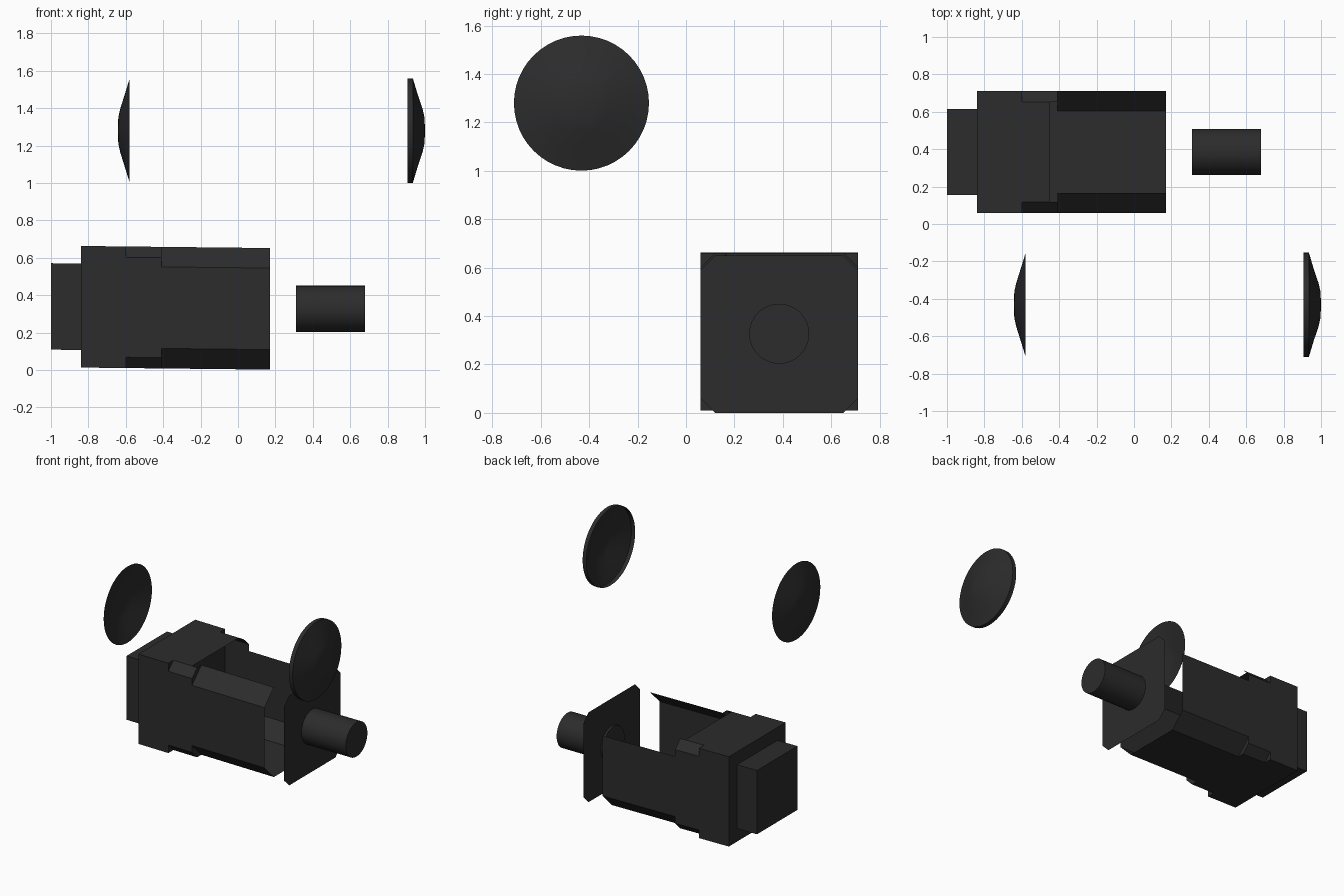
import bpy, bmesh, math

if "Cube" in bpy.data.objects:
    bpy.data.objects.remove(bpy.data.objects["Cube"])

CY, CZ, H = 0.385, 0.338, 0.325      # housing axis and half width

mat = bpy.data.materials.new("dark_metal")
mat.diffuse_color = (0.025, 0.025, 0.025, 1)
mat.use_nodes = True
mat.node_tree.nodes["Principled BSDF"].inputs["Base Color"].default_value = mat.diffuse_color


def tilt(x):
    """Housing axis droops very slightly along its length."""
    return CZ - 0.011 * (x + 0.84)


def make(name, bm, smooth=False):
    bmesh.ops.remove_doubles(bm, verts=bm.verts, dist=1e-5)
    me = bpy.data.meshes.new(name)
    bm.to_mesh(me)
    bm.free()
    me.materials.append(mat)
    ob = bpy.data.objects.new(name, me)
    bpy.context.collection.objects.link(ob)
    for p in me.polygons:
        p.use_smooth = False
    if smooth:
        bpy.ops.object.select_all(action='DESELECT')
        ob.select_set(True)
        bpy.context.view_layer.objects.active = ob
        bpy.ops.object.shade_smooth_by_angle(angle=math.radians(35))
    return ob


def octagon(c, h=H):
    return [(h, c - h), (h, h - c), (h - c, h), (c - h, h),
            (-h, h - c), (-h, c - h), (c - h, -h), (h - c, -h)]


def face(bm, pts):
    return bm.faces.new([bm.verts.new((x, CY + y, tilt(x) + z)) for x, y, z in pts])


def strip(bm, a, b, x0, x1):
    face(bm, [(x0, *a), (x0, *b), (x1, *b), (x1, *a)])


def box(name, x0, x1, h):
    bm = bmesh.new()
    sq = [(h, -h), (h, h), (-h, h), (-h, -h)]
    for i in range(4):
        strip(bm, sq[i], sq[(i + 1) % 4], x0, x1)
    face(bm, [(x1, *p) for p in sq])
    face(bm, [(x0, *p) for p in reversed(sq)])
    make(name, bm)


# Rear block and end cap
box("rear_block", -0.84, -0.60, H)
box("end_cap", -1.0, -0.84, 0.231)

# Sheet sleeve: narrow bevels first, then wide bevels with the top cut open
bm = bmesh.new()
small, big = octagon(0.058), octagon(0.107)
for i in range(8):
    j = (i + 1) % 8
    strip(bm, small[i], small[j], -0.60, -0.45 if i == 2 else -0.41)
    if i not in (1, 2):
        strip(bm, big[i], big[j], -0.41, 0.17)
    if i in (3, 5, 7):               # step between the two bevels
        face(bm, [(-0.41, *p) for p in (big[i], small[i], small[j], big[j])])
make("open_sleeve", bm)

# Thin front plate, detached from the sleeve
bm = bmesh.new()
face(bm, [(0.325, *p) for p in octagon(0.06)])
make("front_plate", bm)


def lathe(name, profile, cy, cz, n=48):
    """Revolve (x, radius) points around an axis parallel to x."""
    bm = bmesh.new()
    vs = [bm.verts.new((x, cy + r, cz)) for x, r in profile]
    es = [bm.edges.new(p) for p in zip(vs, vs[1:])]
    bmesh.ops.spin(bm, geom=vs + es, cent=(0, cy, cz), axis=(1, 0, 0),
                   angle=math.tau, steps=n)
    bmesh.ops.remove_doubles(bm, verts=bm.verts, dist=1e-5)
    bmesh.ops.recalc_face_normals(bm, faces=bm.faces)
    # keep hollow caps facing away from the middle of the model
    tip = max(bm.faces, key=lambda f: abs(f.calc_center_median().x))
    if tip.normal.x * tip.calc_center_median().x < 0:
        bmesh.ops.reverse_faces(bm, faces=bm.faces)
    make(name, bm, True)


# Shaft through the plate
lathe("shaft", [(0.31, 0), (0.31, 0.124), (0.68, 0.124), (0.68, 0)], CY, 0.327, 32)

# Two hollow domed caps floating apart
lathe("left_dome", [(-0.58, 0.276), (-0.605, 0.195), (-0.63, 0.115),
                    (-0.64, 0.07), (-0.642, 0)], -0.432, 1.28)
lathe("right_dome", [(0.905, 0.279), (0.935, 0.279), (0.96, 0.195), (0.987, 0.115),
                     (0.997, 0.07), (1.0, 0)], -0.432, 1.28)
